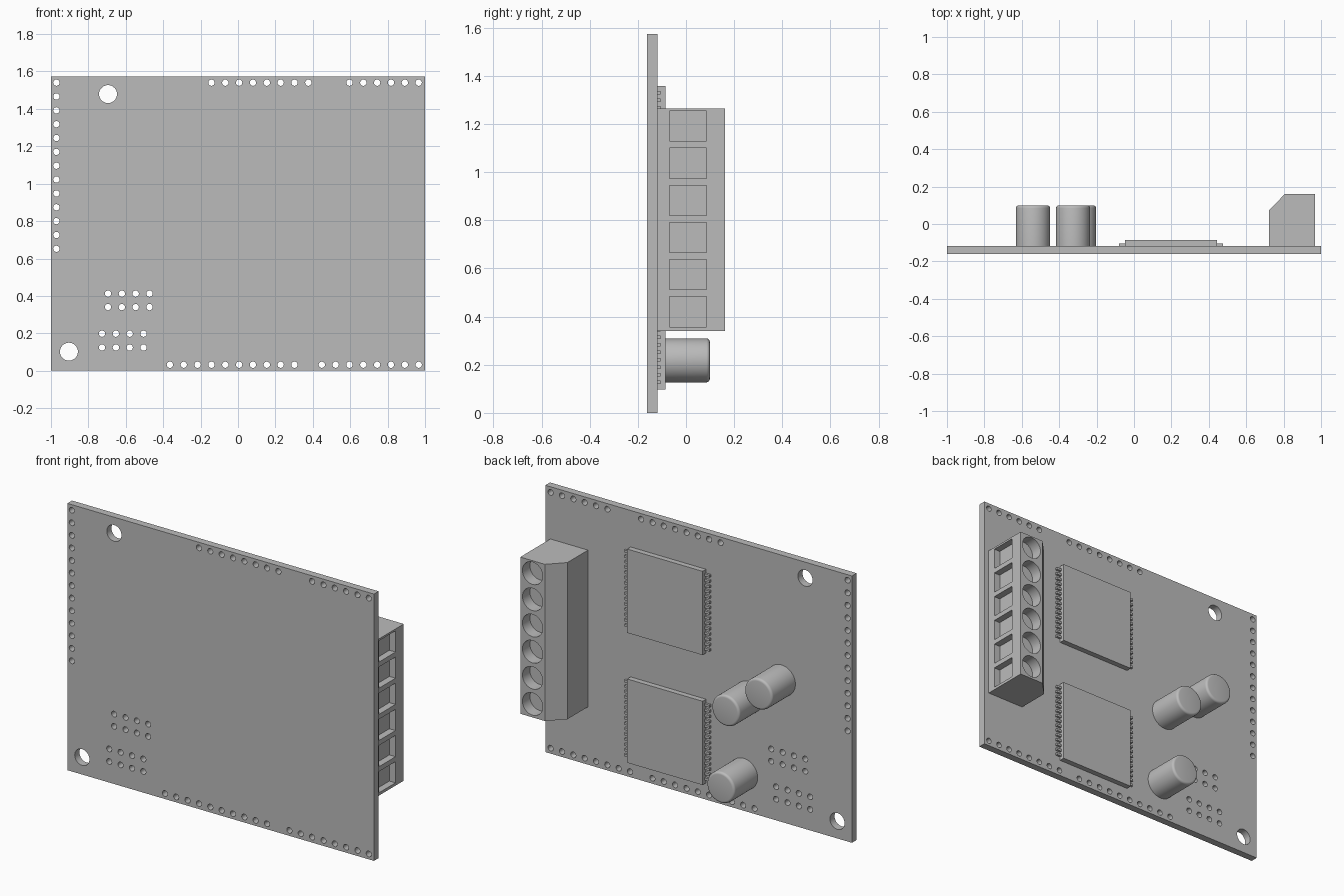
import bpy, bmesh, math
from mathutils import Matrix, Vector

cube = bpy.data.objects.get("Cube")
if cube:
    bpy.data.objects.remove(cube)

grey = bpy.data.materials.new("plain_grey")
grey.use_nodes = True
colour = (0.5, 0.5, 0.5, 1)
grey.diffuse_color = colour
grey.node_tree.nodes["Principled BSDF"].inputs["Base Color"].default_value = colour

FRONT, BACK = -0.1615, -0.118   # board faces
PITCH = 0.074                   # pin spacing


def add_box(bm, x0, x1, y0, y1, z0, z1):
    size = Matrix.Diagonal((x1 - x0, y1 - y0, z1 - z0, 1))
    mid = Vector((x0 + x1, y0 + y1, z0 + z1)) / 2
    bmesh.ops.create_cube(bm, size=1, matrix=Matrix.Translation(mid) @ size)


def add_rod(bm, x, z, radius, y0, y1, sides=20):
    place = Matrix.Translation((x, (y0 + y1) / 2, z)) @ Matrix.Rotation(math.pi / 2, 4, 'X')
    return bmesh.ops.create_cone(bm, cap_ends=True, segments=sides, radius1=radius,
                                 radius2=radius, depth=y1 - y0, matrix=place)["verts"]


def finish(bm, name):
    bmesh.ops.recalc_face_normals(bm, faces=bm.faces)
    mesh = bpy.data.meshes.new(name)
    bm.to_mesh(mesh)
    bm.free()
    mesh.materials.append(grey)
    obj = bpy.data.objects.new(name, mesh)
    bpy.context.collection.objects.link(obj)
    return obj


def smooth(obj):
    bpy.ops.object.select_all(action='DESELECT')
    obj.select_set(True)
    bpy.context.view_layer.objects.active = obj
    bpy.ops.object.shade_smooth_by_angle(angle=math.radians(35))


def cut(obj, cutter_bm):
    cutter = finish(cutter_bm, obj.name + "_cutter")
    cutter.hide_render = True
    mod = obj.modifiers.new("cut", 'BOOLEAN')
    mod.operation, mod.solver, mod.object = 'DIFFERENCE', 'EXACT', cutter
    bpy.context.view_layer.objects.active = obj
    bpy.ops.object.modifier_apply(modifier="cut")
    bpy.data.objects.remove(cutter)
    smooth(obj)


# Circuit board with pin holes and mounting holes
bm = bmesh.new()
add_box(bm, -1, 1, FRONT, BACK, 0, 1.573)
board = finish(bm, "circuit_board")
holes = bmesh.new()
rows = [(-0.142, 1.54, 8), (0.596, 1.54, 6), (-0.364, 0.032, 10), (0.448, 0.032, 8),
        (-0.695, 0.412, 4), (-0.695, 0.34, 4), (-0.727, 0.198, 4), (-0.727, 0.124, 4)]
pins = [(x + i * PITCH, z) for x, z, count in rows for i in range(count)]
pins += [(-0.971, 1.54 - i * PITCH) for i in range(13)]
for x, z in pins:
    add_rod(holes, x, z, 0.017, FRONT - 0.1, BACK + 0.1, 16)
for x, z in [(-0.695, 1.479), (-0.904, 0.102)]:
    add_rod(holes, x, z, 0.048, FRONT - 0.1, BACK + 0.1, 32)
cut(board, holes)

# Terminal block: chamfered profile extruded upwards
bm = bmesh.new()
profile = [(0.722, BACK), (0.968, BACK), (0.968, 0.1615), (0.808, 0.1615), (0.722, 0.074)]
face = bm.faces.new([bm.verts.new((x, y, 0.341)) for x, y in profile])
top = bmesh.ops.extrude_face_region(bm, geom=[face])["geom"]
bmesh.ops.translate(bm, vec=(0, 0, 0.924),
                    verts=[v for v in top if isinstance(v, bmesh.types.BMVert)])
block = finish(bm, "terminal_block")
openings = bmesh.new()
for i in range(6):
    z = 0.42 + i * 0.1542
    add_box(openings, 0.928, 1.1, -0.069, 0.085, z - 0.0625, z + 0.0625)   # wire entry
    add_rod(openings, 0.888, z, 0.066, 0.092, 0.3, 32)                     # screw well
cut(block, openings)

# Two driver chips with legs along both sides
for name, z0 in [("lower", 0.098), ("upper", 0.864)]:
    bm = bmesh.new()
    add_box(bm, -0.048, 0.444, BACK, -0.086, z0, z0 + 0.494)
    finish(bm, name + "_chip_body")
    bm = bmesh.new()
    for i in range(15):
        z = z0 + 0.247 + (i - 7) * 0.0312
        for x0, x1 in [(-0.08, -0.048), (0.444, 0.476)]:
            add_box(bm, x0, x1, BACK, -0.105, z - 0.007, z + 0.007)
    finish(bm, name + "_chip_legs")

# Capacitor cans with rounded tops
cans = [("lower", -0.294, 0.218), ("middle", -0.326, 0.68), ("upper", -0.54, 0.835)]
for name, x, z in cans:
    bm = bmesh.new()
    add_rod(bm, x, z, 0.091, BACK, 0.099, 48)
    rim = [e for e in bm.edges if all(v.co.y > 0 for v in e.verts)]
    bmesh.ops.bevel(bm, geom=rim, offset=0.014, segments=4, profile=0.5, affect='EDGES')
    smooth(finish(bm, name + "_capacitor"))
